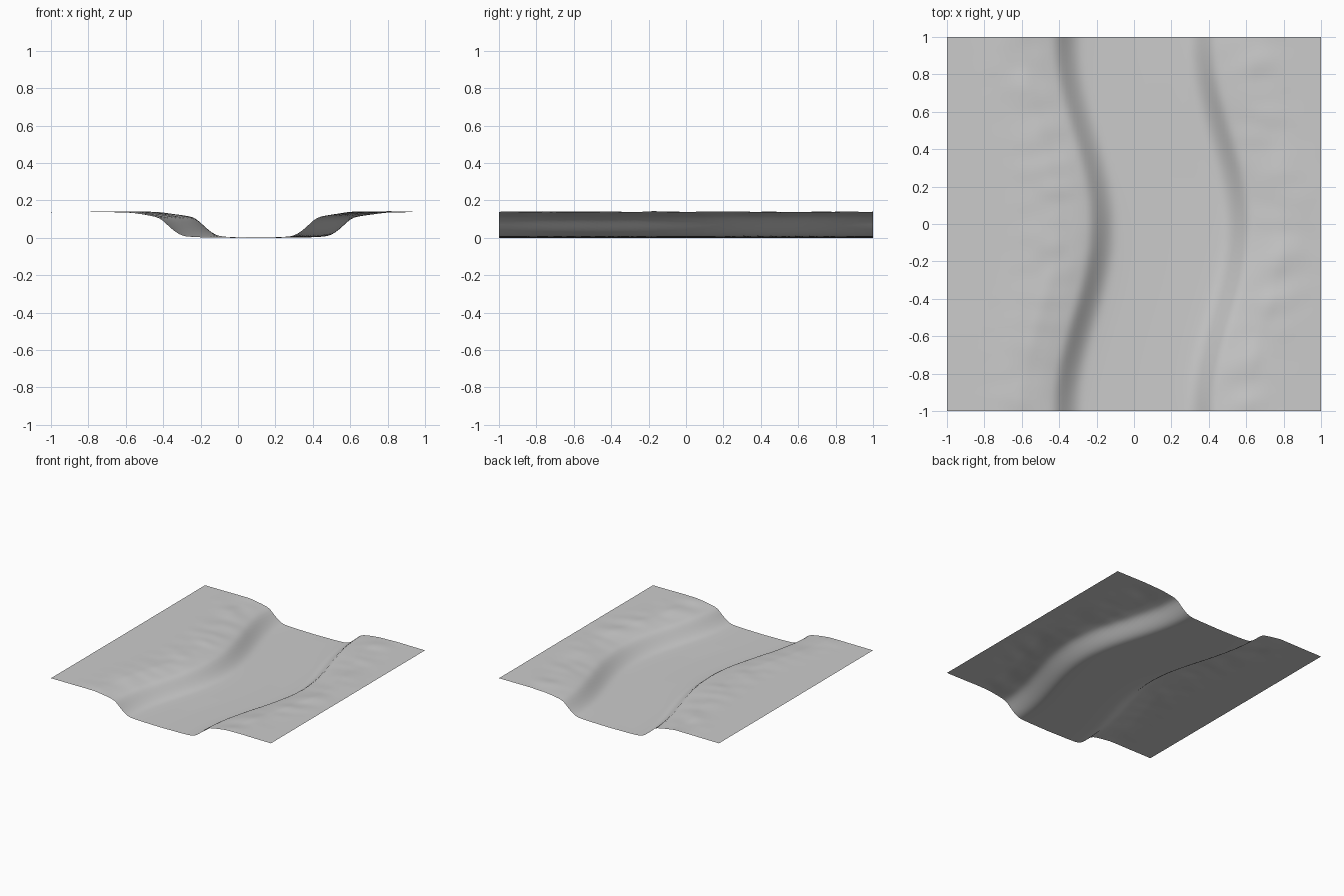
import bpy, bmesh, math
from mathutils import Vector, noise

if "Cube" in bpy.data.objects:
    bpy.data.objects.remove(bpy.data.objects["Cube"])

# Riverbed cross-section: distance from channel centre -> height
PROFILE = [(0, .002), (.2, .005), (.26, .008), (.295, .012), (.33, .03),
           (.36, .055), (.39, .083), (.415, .106), (.44, .115), (.5, .126),
           (.6, .139), (.7, .141), (.85, .140), (1.5, .138)]


def centre(y):
    # meander of the channel
    return 0.19 * (1 + math.cos(math.pi * y)) / 2


def section(d):
    for (a, za), (b, zb) in zip(PROFILE, PROFILE[1:]):
        if d <= b:
            return za + (zb - za) * (d - a) / (b - a)
    return PROFILE[-1][1]


def height(x, y):
    d = abs(x - centre(y))
    # average nearby samples to round off the profile
    z = sum(section(abs(d + o)) for o in (-.015, 0, .015)) / 3
    # small ripples on the banks, fading to the outer rim
    band = max(0, 1 - abs(d - .62) / .24)
    return z + .007 * band * noise.noise(Vector((x * 5, y * 9, 3.7)))


# Terrain sheet
bm = bmesh.new()
bmesh.ops.create_grid(bm, x_segments=100, y_segments=80, size=1)
for v in bm.verts:
    v.co.z = height(v.co.x, v.co.y)
low = min(v.co.z for v in bm.verts)
for v in bm.verts:
    v.co.z -= low
for f in bm.faces:
    f.smooth = True
mesh = bpy.data.meshes.new("riverbed_terrain")
bm.to_mesh(mesh)
bm.free()
terrain = bpy.data.objects.new("riverbed_terrain", mesh)
bpy.context.collection.objects.link(terrain)
